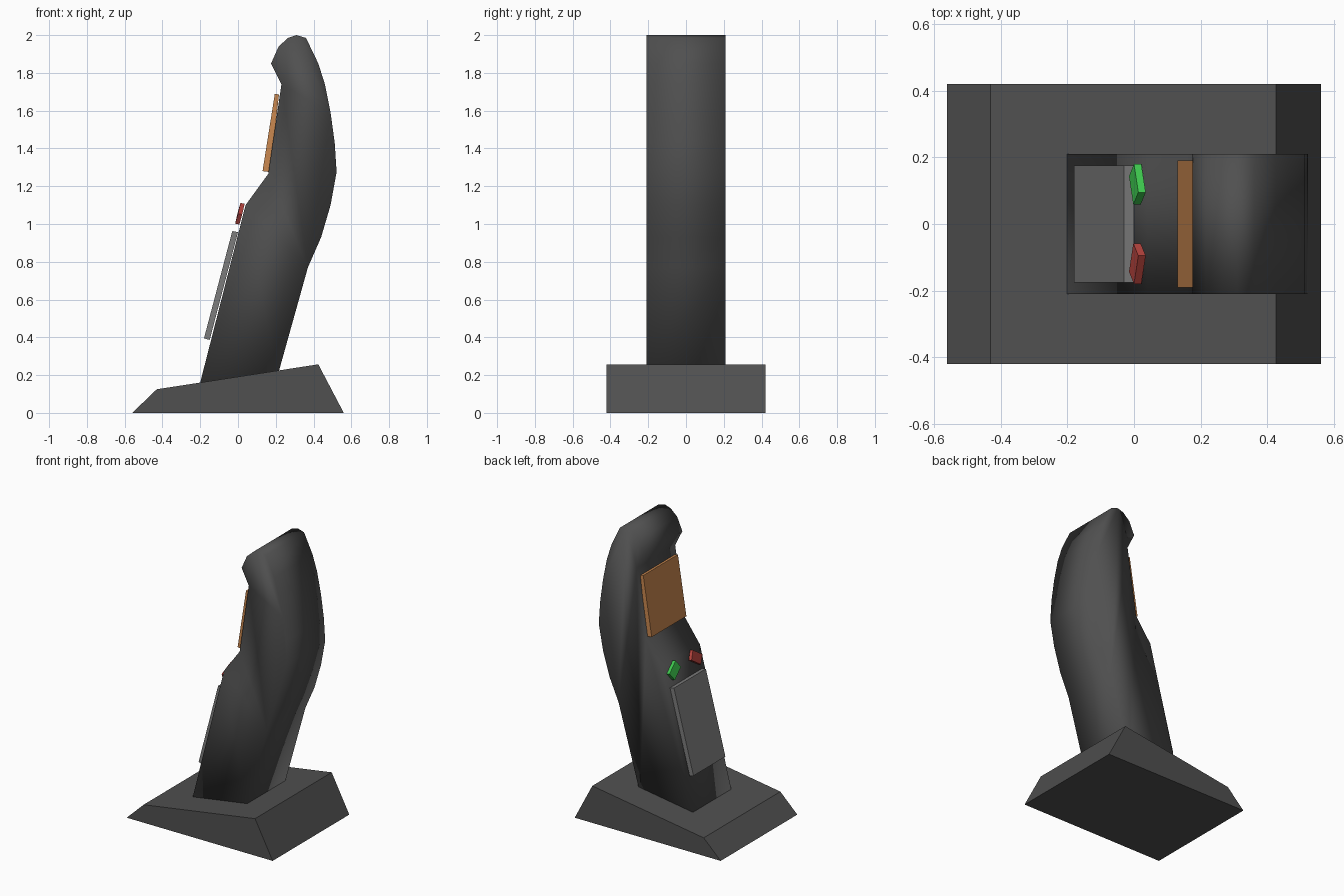
import bpy

cube = bpy.data.objects.get("Cube")
if cube:
    bpy.data.objects.remove(cube, do_unlink=True)


def material(name, rgb):
    mat = bpy.data.materials.new(name)
    mat.use_nodes = True
    colour = (*rgb, 1.0)
    mat.diffuse_color = colour
    mat.node_tree.nodes["Principled BSDF"].inputs["Base Color"].default_value = colour
    return mat


def prism(name, near, far, mat, smooth=False):
    """Join two matching outlines into a closed solid."""
    n = len(near)
    faces = [tuple(range(n)), tuple(range(2 * n - 1, n - 1, -1))]
    faces += [(i, n + i, n + (i + 1) % n, (i + 1) % n) for i in range(n)]
    mesh = bpy.data.meshes.new(name)
    mesh.from_pydata(near + far, [], faces)
    mesh.materials.append(mat)
    obj = bpy.data.objects.new(name, mesh)
    bpy.context.collection.objects.link(obj)
    # Consistent outward normals
    bpy.context.view_layer.objects.active = obj
    obj.select_set(True)
    bpy.ops.object.mode_set(mode="EDIT")
    bpy.ops.mesh.select_all(action="SELECT")
    bpy.ops.mesh.normals_make_consistent(inside=False)
    bpy.ops.object.mode_set(mode="OBJECT")
    obj.select_set(False)
    for poly in mesh.polygons:
        poly.use_smooth = smooth
    return obj


def slab(name, profile, half_width, mat, smooth=False):
    """Extrude an x-z profile across y."""
    return prism(name, [(x, -half_width, z) for x, z in profile],
                 [(x, half_width, z) for x, z in profile], mat, smooth)


charcoal = material("charcoal", (0.08, 0.08, 0.08))
grey = material("screen grey", (0.2, 0.2, 0.2))
orange = material("keypad orange", (0.6, 0.25, 0.08))
green = material("call green", (0.05, 0.6, 0.08))
red = material("hang up red", (0.5, 0.06, 0.05))

# Wedge-shaped stand
slab("base", [(-0.56, 0), (0.56, 0), (0.425, 0.257), (-0.43, 0.125)], 0.42, charcoal)

# Curved handset, leaning back, softly shaded
handset = [(-0.213, 0.11), (0.205, 0.18), (0.37, 0.77), (0.44, 0.93), (0.49, 1.10),
           (0.522, 1.275), (0.512, 1.43), (0.49, 1.59), (0.46, 1.74), (0.425, 1.85),
           (0.36, 1.985), (0.31, 2.0), (0.265, 1.985), (0.215, 1.94), (0.175, 1.85),
           (0.23, 1.74), (0.16, 1.265), (0.04, 1.10)]
slab("handset", handset, 0.21, charcoal, smooth=True)

# Flat panels on the face of the handset
slab("lower_panel", [(-0.18, 0.395), (-0.15, 0.386), (0.0, 0.957), (-0.03, 0.963)], 0.175, grey)
slab("upper_panel", [(0.13, 1.28), (0.17, 1.275), (0.217, 1.685), (0.195, 1.69)], 0.19, orange)

# Tilted buttons, mirrored left to right
button = [(0.013, 0.095, 1.112), (0.0, 0.18, 1.055), (-0.015, 0.143, 1.002), (-0.002, 0.058, 1.059)]
for name, side, mat in (("green_button", 1, green), ("red_button", -1, red)):
    front = [(x, side * y, z) for x, y, z in button]
    back = [(x + 0.022, y, z - 0.005) for x, y, z in front]
    prism(name, front, back, mat)
